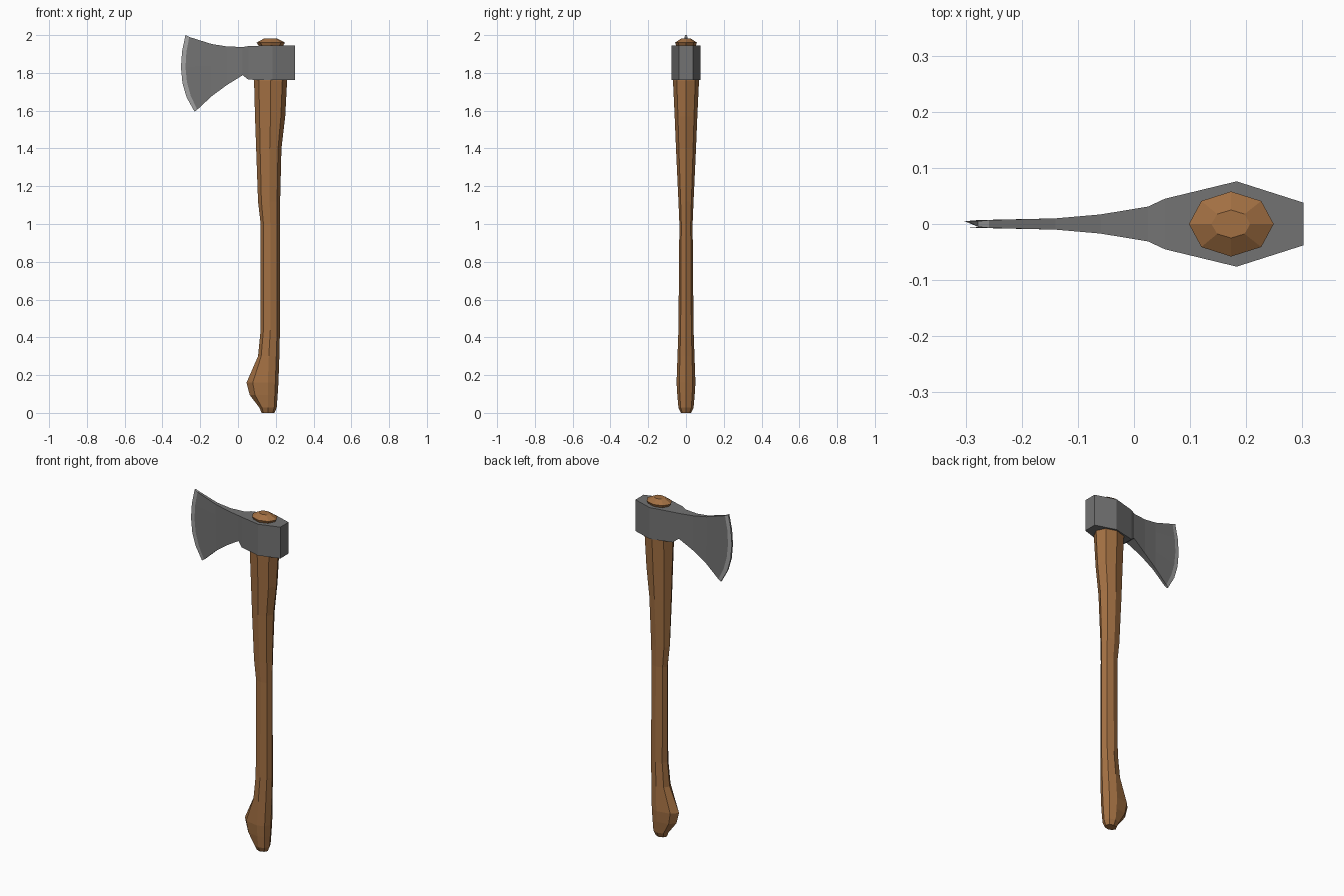
import bpy, bmesh, math


def material(name, color):
    m = bpy.data.materials.new(name)
    m.diffuse_color = (*color, 1)
    return m


def finish(name, bm, mat):
    bmesh.ops.recalc_face_normals(bm, faces=bm.faces)
    me = bpy.data.meshes.new(name)
    bm.to_mesh(me)
    bm.free()
    me.materials.append(mat)
    ob = bpy.data.objects.new(name, me)
    bpy.context.collection.objects.link(ob)
    return ob


def loft(name, rings, mat):
    """Skin a list of closed rings and cap both ends."""
    bm = bmesh.new()
    vs = [[bm.verts.new(p) for p in r] for r in rings]
    n = len(vs[0])
    for a, b in zip(vs, vs[1:]):
        for i in range(n):
            j = (i + 1) % n
            bm.faces.new((a[i], a[j], b[j], b[i]))
    bm.faces.new(vs[0])
    bm.faces.new(vs[-1])
    return finish(name, bm, mat)


wood = material("wood", (0.36, 0.16, 0.055))
steel = material("steel", (0.17, 0.17, 0.17))
bright = material("bright_steel", (0.36, 0.36, 0.36))


# Handle: octagonal sections (z, left x, ridge x, right x, half depth)
sections = [
    (0.005, 0.125, 0.160, 0.193, 0.027), (0.028, 0.113, 0.160, 0.205, 0.040),
    (0.095, 0.062, 0.158, 0.210, 0.046), (0.160, 0.045, 0.158, 0.214, 0.050),
    (0.300, 0.106, 0.163, 0.219, 0.045), (0.440, 0.120, 0.171, 0.222, 0.040),
    (1.000, 0.120, 0.171, 0.222, 0.035), (1.120, 0.106, 0.167, 0.223, 0.040),
    (1.400, 0.096, 0.168, 0.230, 0.053), (1.570, 0.090, 0.172, 0.250, 0.060),
    (1.760, 0.085, 0.173, 0.260, 0.069), (1.800, 0.112, 0.173, 0.236, 0.050),
    (1.940, 0.112, 0.173, 0.236, 0.050), (1.960, 0.098, 0.173, 0.249, 0.058),
    (1.982, 0.138, 0.173, 0.207, 0.025)]
rings = []
for z, left, mid, right, depth in sections:
    ring = []
    for k in range(8):
        c, s = math.cos(k * math.pi / 4), math.sin(k * math.pi / 4)
        ring.append((mid + c * (right - mid if c > 0 else mid - left), s * depth, z))
    rings.append(ring)
rings[0] = [(x, y, 0) for x, y, z in rings[0]]
loft("handle", rings, wood)


# Axe head: columns of (x, half thickness, bottom z, top z), poll to blade
edge = [(-0.230, 1.595), (-0.272, 1.670), (-0.294, 1.745),
        (-0.302, 1.830), (-0.296, 1.915), (-0.278, 2.000)]
inner = [(-0.216, 1.605), (-0.250, 1.678), (-0.270, 1.750),
         (-0.278, 1.830), (-0.273, 1.912), (-0.258, 1.990)]
columns = [(0.302, 0.038, 1.762, 1.946), (0.183, 0.076, 1.762, 1.946),
           (0.055, 0.045, 1.764, 1.942), (0.025, 0.031, 1.788, 1.937),
           (-0.060, 0.017, 1.735, 1.940), (-0.140, 0.010, 1.676, 1.953)]


def blade_ring(points, y):
    return [(x, -y, z) for x, z in points] + [(x, y, z) for x, z in reversed(points)]


head = []
for x, y, lo, hi in columns:
    pts = [(x, lo + (hi - lo) * (z - 1.595) / 0.405) for _, z in edge]
    head.append(blade_ring(pts, y))
head.append(blade_ring(inner, 0.007))
loft("axe_head", head, steel)

# Ground cutting edge: paler strip along the curved front of the blade
loft("cutting_edge", [blade_ring(inner, 0.007), blade_ring(edge, 0.005)], bright)
